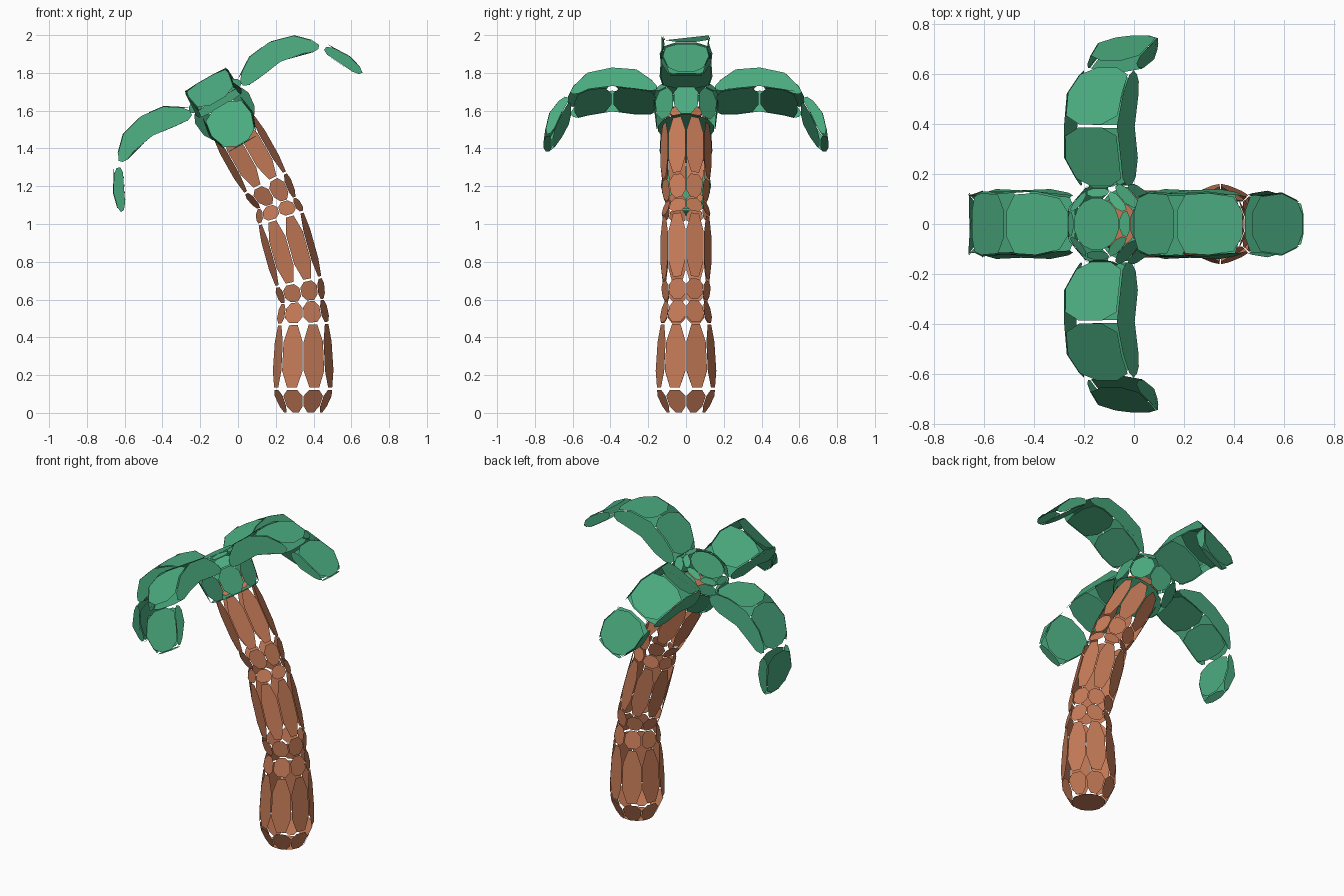
import bpy, bmesh, math
from mathutils import Vector, Matrix

if "Cube" in bpy.data.objects:
    bpy.data.objects.remove(bpy.data.objects["Cube"])


def material(name, rgb):
    m = bpy.data.materials.new(name)
    m.diffuse_color = (*rgb, 1)
    m.use_nodes = True
    m.node_tree.nodes["Principled BSDF"].inputs["Base Color"].default_value = m.diffuse_color
    return m


BARK = material("bark brown", (0.57, 0.20, 0.098))
LEAF = material("leaf green", (0.070, 0.41, 0.215))


def panel(bm, pts, out, shrink=0.95, cut=0.27):
    """Separate flat plate: polygon with clipped sharp corners, shrunk, facing 'out'."""
    pts = [Vector(p) for p in pts]
    mid = sum(pts, Vector()) / len(pts)
    loop = []
    for i, p in enumerate(pts):
        a, b = pts[i - 1], pts[(i + 1) % len(pts)]
        if (p - a).angle(b - p) > 0.75:
            loop += [p.lerp(a, cut), p.lerp(b, cut)]
        else:
            loop.append(p)
    f = bm.faces.new([bm.verts.new(mid + (p - mid) * shrink) for p in loop])
    f.normal_update()
    if f.normal.dot(Vector(out)) < 0:
        f.normal_flip()


def ring(c, axis, r, offset=0.0):
    """Octagon around centre c, perpendicular to an axis in the xz plane."""
    w = Vector(axis).normalized()
    u = Vector((w.z, 0, -w.x))
    c = Vector(c)
    return [c + r * (math.cos(a) * u + math.sin(a) * Vector((0, 1, 0)))
            for a in (offset + i * math.pi / 4 for i in range(8))]


def bands(bm, rings, **kw):
    for lo, hi in zip(rings, rings[1:]):
        mid = (sum(lo, Vector()) + sum(hi, Vector())) / 16
        for i in range(8):
            j = (i + 1) % 8
            q = [lo[i], lo[j], hi[j], hi[i]]
            panel(bm, q, sum(q, Vector()) / 4 - mid, **kw)


def finish(bm, name, mat, matrix=None):
    me = bpy.data.meshes.new(name)
    if matrix:
        bm.transform(matrix)
    bm.to_mesh(me)
    bm.free()
    me.materials.append(mat)
    ob = bpy.data.objects.new(name, me)
    bpy.context.collection.objects.link(ob)
    return ob


# Leaning trunk: (x, z, radius, lean in degrees)
bm = bmesh.new()
sections = [(.345, 0, .11, 0), (.345, .125, .168, 0), (.345, .475, .145, 2),
            (.342, .59, .122, 6), (.322, .69, .135, 12), (.226, 1.035, .135, 16),
            (.205, 1.11, .115, 17), (.147, 1.215, .135, 27), (-.025, 1.52, .135, 29),
            (-.065, 1.59, .10, 30)]
rings = [ring((x, 0, z), (-math.sin(math.radians(t)), 0, math.cos(math.radians(t))), r)
         for x, z, r, t in sections]
bands(bm, rings)
panel(bm, rings[0], (0, 0, -1))
panel(bm, rings[-1], (0, 0, 1))
finish(bm, "trunk", BARK)

# Everything in the crown is built upright, then tilted with the trunk
crown = Matrix.Translation((-.06, 0, 1.57)) @ Matrix.Rotation(math.radians(-30), 4, 'Y')

# Crown heart
bm = bmesh.new()
rings = [ring((0, 0, z), (0, 0, 1), r, math.pi / 8)
         for z, r in [(-.075, .165), (.1, .185), (.16, .155), (.18, .115)]]
bands(bm, rings)
panel(bm, rings[0], (0, 0, -1), 0.97)
panel(bm, rings[-1], (0, 0, 1), 0.98)
finish(bm, "crown_heart", LEAF, crown)

# Frond profiles: (outward distance, height, half width)
top = [(.145, .14, .10), (.26, .215, .13), (.392, .231, .122), (.525, .194, .13), (.63, .09, .11)]
low = [(.15, .08, .12), (.26, .09, .14), (.39, .107, .135), (.52, .085, .14), (.595, .055, .125)]
tip_top = [(.65, .07, .11), (.725, -.05, .128), (.755, -.17, .085)]
tip_low = [(.605, .05, .12), (.655, -.05, .135), (.71, -.165, .09)]


def edge(prof, s):
    return [Vector((x, s * h, z)) for x, z, h in prof]


def strip(bm, prof, out, **kw):
    panel(bm, edge(prof, -1) + edge(prof, 1)[::-1], out, **kw)


for k, side in enumerate(("right", "back", "left", "front")):
    bm = bmesh.new()
    strip(bm, top[:3], (-.2, 0, 1))
    strip(bm, top[2:], (.5, 0, 1))
    strip(bm, low[:3], (.1, 0, -1))
    strip(bm, low[2:], (-.3, 0, -1))
    strip(bm, tip_top, (1, 0, .4))
    strip(bm, tip_low, (-1, 0, -.4))
    strip(bm, [tip_top[-1], tip_low[-1]], (0, 0, -1))
    for s in (-1, 1):
        panel(bm, edge(top, s) + edge(low, s)[::-1], (0, s, 0), shrink=0.97)
        panel(bm, edge(tip_top, s) + edge(tip_low, s)[::-1], (0, s, 0), shrink=0.92)
    finish(bm, side + "_frond", LEAF, crown @ Matrix.Rotation(k * math.pi / 2, 4, 'Z'))
